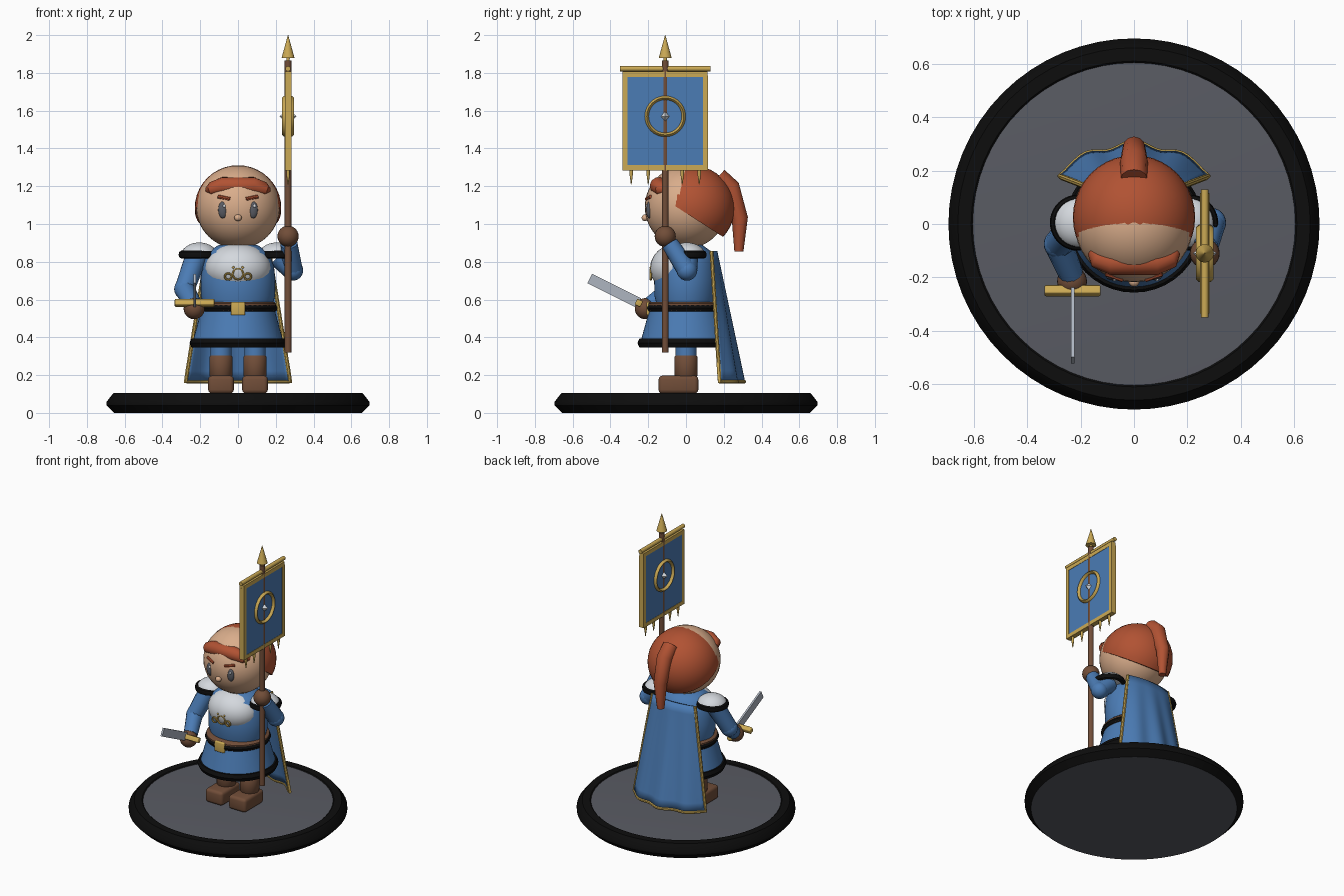
import bpy, bmesh, math
from mathutils import Vector, Matrix

if "Cube" in bpy.data.objects:
    bpy.data.objects.remove(bpy.data.objects["Cube"])

def mat(name, r, g, b):
    m = bpy.data.materials.new(name)
    m.diffuse_color = (r, g, b, 1)
    m.use_nodes = True
    m.node_tree.nodes["Principled BSDF"].inputs["Base Color"].default_value = m.diffuse_color
    return m

BLUE = mat("blue cloth", .07, .20, .46)
GOLD = mat("gold", .60, .40, .09)
BROWN = mat("brown leather", .165, .075, .04)
HAIR = mat("red hair", .44, .085, .033)
SKIN = mat("skin", .70, .42, .26)
WHITE = mat("pale plate", .66, .69, .73)
STEEL = mat("steel", .42, .46, .53)
BLACK = mat("black trim", .004, .004, .004)
SLATE = mat("slate", .10, .105, .125)

def finish(ob, m, smooth=True):
    ob.data.materials.clear()
    ob.data.materials.append(m)
    bpy.ops.object.select_all(action='DESELECT')
    ob.select_set(True)
    bpy.context.view_layer.objects.active = ob
    if smooth:
        bpy.ops.object.shade_smooth_by_angle(angle=math.radians(40))
    return ob

def from_bm(name, bm, m, smooth=True):
    me = bpy.data.meshes.new(name)
    bm.to_mesh(me)
    bm.free()
    ob = bpy.data.objects.new(name, me)
    bpy.context.collection.objects.link(ob)
    return finish(ob, m, smooth)

def place(loc, scale=(1, 1, 1), rot=Matrix()):
    return Matrix.Translation(loc) @ rot @ Matrix.Diagonal((*scale, 1))

def ball(name, loc, scale, m, cut=None, segs=32):
    """Ellipsoid, optionally cut by a plane (point, normal), keeping the normal side."""
    bm = bmesh.new()
    bmesh.ops.create_uvsphere(bm, u_segments=segs, v_segments=segs // 2, radius=1,
                              matrix=place(loc, scale))
    if cut:
        bmesh.ops.bisect_plane(bm, geom=bm.verts[:] + bm.edges[:] + bm.faces[:],
                               plane_co=cut[0], plane_no=cut[1], clear_inner=True)
        bmesh.ops.holes_fill(bm, edges=[e for e in bm.edges if e.is_boundary])
    return from_bm(name, bm, m)

def box(name, loc, size, m, bevel=0.0, rot=Matrix()):
    bm = bmesh.new()
    bmesh.ops.create_cube(bm, size=1, matrix=place(loc, size, rot))
    if bevel:
        bmesh.ops.bevel(bm, geom=bm.edges[:], offset=bevel, segments=3, profile=.5, affect='EDGES')
    return from_bm(name, bm, m)

def lathe(name, prof, m, loc=(0, 0, 0), sy=1.0, segs=48, closed=False):
    """Spin (radius, z) points round z; open profiles are capped."""
    bm = bmesh.new()
    rings = [[bm.verts.new((loc[0] + r * math.cos(a), loc[1] + sy * r * math.sin(a), loc[2] + z))
              for a in (2 * math.pi * i / segs for i in range(segs))] for r, z in prof]
    pairs = list(zip(rings, rings[1:])) + ([(rings[-1], rings[0])] if closed else [])
    for a, b in pairs:
        for i in range(segs):
            j = (i + 1) % segs
            bm.faces.new((a[i], a[j], b[j], b[i]))
    if not closed:
        bm.faces.new(rings[0][::-1])
        bm.faces.new(rings[-1])
    bmesh.ops.recalc_face_normals(bm, faces=bm.faces[:])
    return from_bm(name, bm, m)

def ring(name, loc, R, rx, rz, m, axis='Z', segs=40, n=8):
    """Torus with an elliptical section, turned to face the chosen axis."""
    prof = [(R + rx * math.cos(t), rz * math.sin(t)) for t in (2 * math.pi * k / n for k in range(n))]
    ob = lathe(name, prof, m, segs=segs, closed=True)
    rot = {'Z': Matrix(), 'X': Matrix.Rotation(math.pi / 2, 4, 'Y'),
           'Y': Matrix.Rotation(math.pi / 2, 4, 'X')}[axis]
    ob.data.transform(Matrix.Translation(loc) @ rot)
    return ob

def tube(name, pts, radii, m, res=4):
    """Round bar along a path with a radius at each point."""
    cu = bpy.data.curves.new(name, 'CURVE')
    cu.dimensions = '3D'
    cu.bevel_depth = 1
    cu.bevel_resolution = res
    cu.use_fill_caps = True
    sp = cu.splines.new('POLY')
    sp.points.add(len(pts) - 1)
    for i, p in enumerate(pts):
        sp.points[i].co = (*p, 1)
        sp.points[i].radius = radii[i] if isinstance(radii, (list, tuple)) else radii
    ob = bpy.data.objects.new(name, cu)
    bpy.context.collection.objects.link(ob)
    bpy.ops.object.select_all(action='DESELECT')
    ob.select_set(True)
    bpy.context.view_layer.objects.active = ob
    bpy.ops.object.convert(target='MESH')
    return finish(bpy.context.view_layer.objects.active, m)

# round base
lathe("base_disc", [(.655, 0), (.655, .02), (.62, .097), (.6, .099)], SLATE, segs=64)
lathe("base_rim", [(.655, 0), (.695, .04), (.695, .06), (.66, .104), (.61, .104), (.60, .095), (.64, .03)],
      BLACK, segs=64, closed=True)

# legs, boots, pauldrons, eyes and brows, mirrored
for s, side in ((-1, "right"), (1, "left")):
    x = s * .09
    box(side + "_foot", (x, -.04, .15), (.135, .21, .095), BROWN, .02)
    lathe(side + "_boot_shaft", [(.055, 0), (.062, .01), (.062, .105), (.055, .115)], BROWN, (x, 0, .19), segs=24)
    lathe(side + "_leg", [(.056, 0), (.056, .1)], BLUE, (x, 0, .29), segs=24)
    ball(side + "_pauldron", (s * .205, .005, .83), (.098, .098, .072), WHITE, ((0, 0, .83), (0, 0, 1)))
    ring(side + "_pauldron_trim", (s * .21, .005, .838), .09, .015, .021, BLACK)
    ball(side + "_eye", (s * .08, -.195, 1.075), (.025, .016, .045), SLATE, segs=20)
    ball(side + "_eye_glint", (s * .08 + .007, -.209, 1.095), (.007, .005, .009), WHITE, segs=10)
    tube(side + "_brow", [(s * .105, -.186, 1.145), (s * .042, -.208, 1.132)], .010, HAIR, 2)

# tunic, skirt, belt
lathe("torso", [(.175, .55), (.197, .62), (.198, .70), (.19, .78), (.165, .85), (.10, .89)], BLUE, sy=.85)
lathe("skirt", [(.245, .36), (.19, .56)], BLUE)
ring("skirt_hem", (0, 0, .37), .237, .02, .027, BLACK, n=6)
lathe("belt", [(.19, .53), (.202, .54), (.202, .578), (.19, .588)], BROWN)
ring("belt_trim", (0, 0, .555), .19, .02, .022, BLACK, n=6)
box("buckle", (0, -.2, .552), (.075, .02, .07), GOLD, .006)

# breastplate with ring emblem
ball("breastplate", (0, -.045, .765), (.175, .145, .132), WHITE)
for x, z, r in ((0, .735, .028), (-.052, .722, .017), (.052, .722, .017)):
    ring("chest_emblem_ring", (x, -.186, z), r, .005, .006, GOLD, 'Y', 24)
for x, z in ((-.025, .77), (.025, .77)):
    ball("chest_emblem_stud", (x, -.186, z), (.007, .007, .007), GOLD, segs=10)
lathe("neck", [(.09, .85), (.09, .92)], SKIN, segs=24)

# head and hair
ball("head", (0, 0, 1.09), (.222, .218, .22), SKIN, segs=40)
ball("nose", (0, -.217, 1.033), (.02, .018, .018), SKIN, segs=16)
ball("hair_cap", (0, .025, 1.085), (.229, .233, .226), HAIR, ((0, -.19, 1.18), (0, .54, .84)), 40)
tube("fringe", [(-.155, -.10, 1.18), (-.135, -.13, 1.187), (-.08, -.145, 1.202), (.08, -.145, 1.202),
                (.135, -.13, 1.187), (.155, -.10, 1.18)], [.022, .038, .047, .047, .038, .022], HAIR)
tube("ponytail", [(0, .17, 1.25), (0, .235, 1.19), (0, .285, 1.03), (0, .28, .855)],
     [.05, .052, .043, .024], HAIR)

# arms with gloves
for side, pts, hand in (
        ("right", [(-.22, 0, .83), (-.283, -.075, .655), (-.235, -.19, .57)], (-.232, -.215, .552)),
        ("left", [(.215, .005, .83), (.29, .005, .755), (.27, -.085, .895)], (.265, -.11, .935))):
    tube(side + "_upper_arm", pts[:2], [.06, .054], BLUE)
    tube(side + "_forearm", pts[1:], [.054, .046], BLUE)
    ball(side + "_elbow", pts[1], (.055,) * 3, BLUE, segs=24)
    ball(side + "_glove", hand, (.056,) * 3, BROWN, segs=24)

# sword
tilt = Matrix.Rotation(math.radians(-26.5), 4, 'X')
d = Vector((0, -.895, .446))
root = Vector((-.23, -.25, .582))
box("sword_blade", root + d * .145, (.013, .29, .055), STEEL, rot=tilt)
box("sword_guard", root, (.21, .034, .034), GOLD, .006, tilt)
tube("sword_grip", [root, root - d * .09], .016, BROWN)
ball("sword_pommel", root - d * .1, (.02,) * 3, GOLD, segs=14)

# banner pole and flag
px, py = .265, -.11
tube("banner_pole", [(px, py, .32), (px, py, 1.865)], .018, BROWN)
lathe("pole_tip", [(.008, 1.86), (.009, 1.878), (.034, 1.88), (.001, 2.0)], GOLD, (px, py, 0), segs=24)
box("flag", (px, py, 1.54), (.03, .43, .49), BLUE)
for s in (-1, 1):
    box("flag_side_border", (px, py + s * .213, 1.535), (.034, .025, .50), GOLD)
for z in (1.298, 1.793):
    box("flag_cross_border", (px, py, z), (.034, .45, .027), GOLD)
tube("flag_crossbar", [(px, py - .24, 1.822), (px, py + .24, 1.822)], .014, GOLD)
ring("flag_ring", (px, py, 1.57), .098, .013, .032, GOLD, 'X')
bm = bmesh.new()
bmesh.ops.create_uvsphere(bm, u_segments=4, v_segments=2, radius=1, matrix=place((px, py, 1.57), (.045, .034, .04)))
from_bm("flag_gem", bm, WHITE, False)
for k in range(-2, 3):
    lathe("flag_tassel", [(.002, 1.21), (.009, 1.26), (.009, 1.29)], GOLD, (px, py + k * .09, 0), segs=10)

# cape: flared, folded sheet with gold edging
def cape_pt(u, t):
    fold = .012 * t * math.cos(u * 3 * math.pi)
    return Vector((u * (.165 + .112 * t),
                   .135 + .055 * t + (1 - u * u) * (.025 + .08 * t) + fold, .855 - .69 * t))

N, M = 28, 12
bm = bmesh.new()
grid = [[bm.verts.new(cape_pt(-1 + 2 * i / N, j / M)) for i in range(N + 1)] for j in range(M + 1)]
for j in range(M):
    for i in range(N):
        bm.faces.new((grid[j][i], grid[j][i + 1], grid[j + 1][i + 1], grid[j + 1][i]))
cape = from_bm("cape", bm, BLUE)
sol = cape.modifiers.new("thickness", 'SOLIDIFY')
sol.thickness = .012
sol.offset = 0
edge = [cape_pt(-1, j / M) for j in range(M)] + [cape_pt(-1 + 2 * i / N, 1) for i in range(N)] \
    + [cape_pt(1, 1 - j / M) for j in range(M + 1)]
tube("cape_edging", edge, .011, GOLD, 2)
